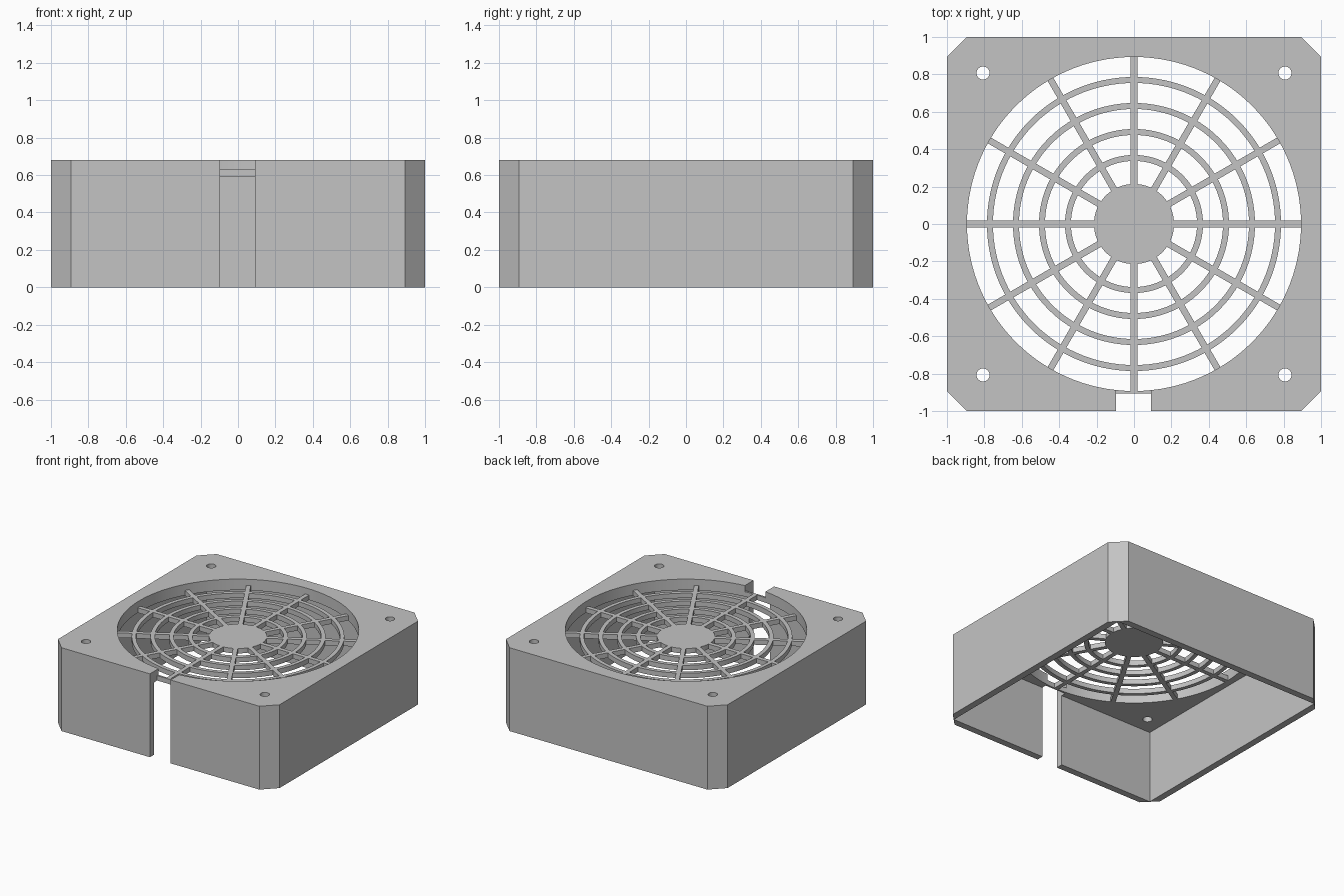
import bpy, bmesh, math
from mathutils import Matrix

if "Cube" in bpy.data.objects:
    bpy.data.objects.remove(bpy.data.objects["Cube"])

HEIGHT, GRILL_TOP, PLATE_BOTTOM = 0.68, 0.63, 0.59
HOLE_R = 0.893
SEGMENTS = 120

gray = bpy.data.materials.new("plain gray")
gray.use_nodes = True
color = (0.55, 0.55, 0.55, 1)
gray.diffuse_color = color
gray.node_tree.nodes["Principled BSDF"].inputs["Base Color"].default_value = color


def finish(name, bm):
    bmesh.ops.recalc_face_normals(bm, faces=bm.faces)
    mesh = bpy.data.meshes.new(name)
    bm.to_mesh(mesh)
    bm.free()
    mesh.materials.append(gray)
    obj = bpy.data.objects.new(name, mesh)
    bpy.context.scene.collection.objects.link(obj)
    return obj


def prism(name, points, z0, z1):
    """Extrude a flat outline between two heights."""
    bm = bmesh.new()
    face = bm.faces.new([bm.verts.new((x, y, z0)) for x, y in points])
    top = bmesh.ops.extrude_face_region(bm, geom=[face])["geom"]
    verts = [v for v in top if isinstance(v, bmesh.types.BMVert)]
    bmesh.ops.translate(bm, verts=verts, vec=(0, 0, z1 - z0))
    return finish(name, bm)


def circle(r, n=SEGMENTS, cx=0, cy=0):
    return [(cx + r * math.cos(math.tau * i / n), cy + r * math.sin(math.tau * i / n))
            for i in range(n)]


def rect(x0, x1, y0, y1):
    return [(x0, y0), (x1, y0), (x1, y1), (x0, y1)]


def ring(name, inner, outer, z0, z1):
    """Spin a rectangular section around the z axis."""
    bm = bmesh.new()
    section = rect(inner, outer, z0, z1)
    loops = [[bm.verts.new((r * c, r * s, z)) for r, z in section] for c, s in circle(1)]
    for i, loop in enumerate(loops):
        for k in range(4):
            bm.faces.new((loop[k - 1], loop[k], loops[i - 1][k], loops[i - 1][k - 1]))
    return finish(name, bm)


def combine(target, others, operation):
    """Apply booleans, then drop the helper shapes."""
    bpy.context.view_layer.objects.active = target
    for other in others:
        other.hide_render = True
        mod = target.modifiers.new("combine", 'BOOLEAN')
        mod.operation, mod.solver, mod.object = operation, 'EXACT', other
        bpy.ops.object.modifier_apply(modifier=mod.name)
        bpy.data.objects.remove(other)


def smooth(obj):
    bpy.ops.object.select_all(action='DESELECT')
    obj.select_set(True)
    bpy.context.view_layer.objects.active = obj
    bpy.ops.object.shade_smooth_by_angle(angle=math.radians(30))


# Housing: open-bottomed box with chamfered corners
c = HOLE_R
housing = prism("housing", [(-c, -1), (c, -1), (1, -c), (1, c),
                            (c, 1), (-c, 1), (-1, c), (-1, -c)], 0, HEIGHT)
w = 0.945
cutters = [
    prism("cavity_cutter", rect(-w, w, -w, w), -0.1, PLATE_BOTTOM),
    prism("opening_cutter", circle(HOLE_R), 0.5, 0.8),
    # Cable slot: full height through the wall, deeper above the grill
    prism("slot_cutter", rect(-0.095, 0.091, -1.1, -0.907), -0.1, 0.8),
    prism("slot_top_cutter", rect(-0.095, 0.091, -1.1, -0.86), GRILL_TOP, 0.8),
]
# Screw holes
for sx in (-1, 1):
    for sy in (-1, 1):
        cutters.append(prism("screw_cutter", circle(0.035, 32, sx * 0.807, sy * 0.807), 0.5, 0.8))
combine(housing, cutters, 'DIFFERENCE')
smooth(housing)

# Finger guard: hub, concentric rings and radial spokes
guard = prism("finger_guard", circle(0.214), PLATE_BOTTOM, GRILL_TOP)
parts = []
for i in range(6):
    bar = prism("spoke", rect(-0.897, 0.897, -0.0175, 0.0175), PLATE_BOTTOM, GRILL_TOP)
    bar.data.transform(Matrix.Rotation(i * math.pi / 6, 4, 'Z'))
    parts.append(bar)
for i in range(4):
    inner = 0.337 + 0.139 * i
    parts.append(ring("guard_ring", inner, inner + 0.032, PLATE_BOTTOM, GRILL_TOP))
combine(guard, parts, 'UNION')
smooth(guard)
